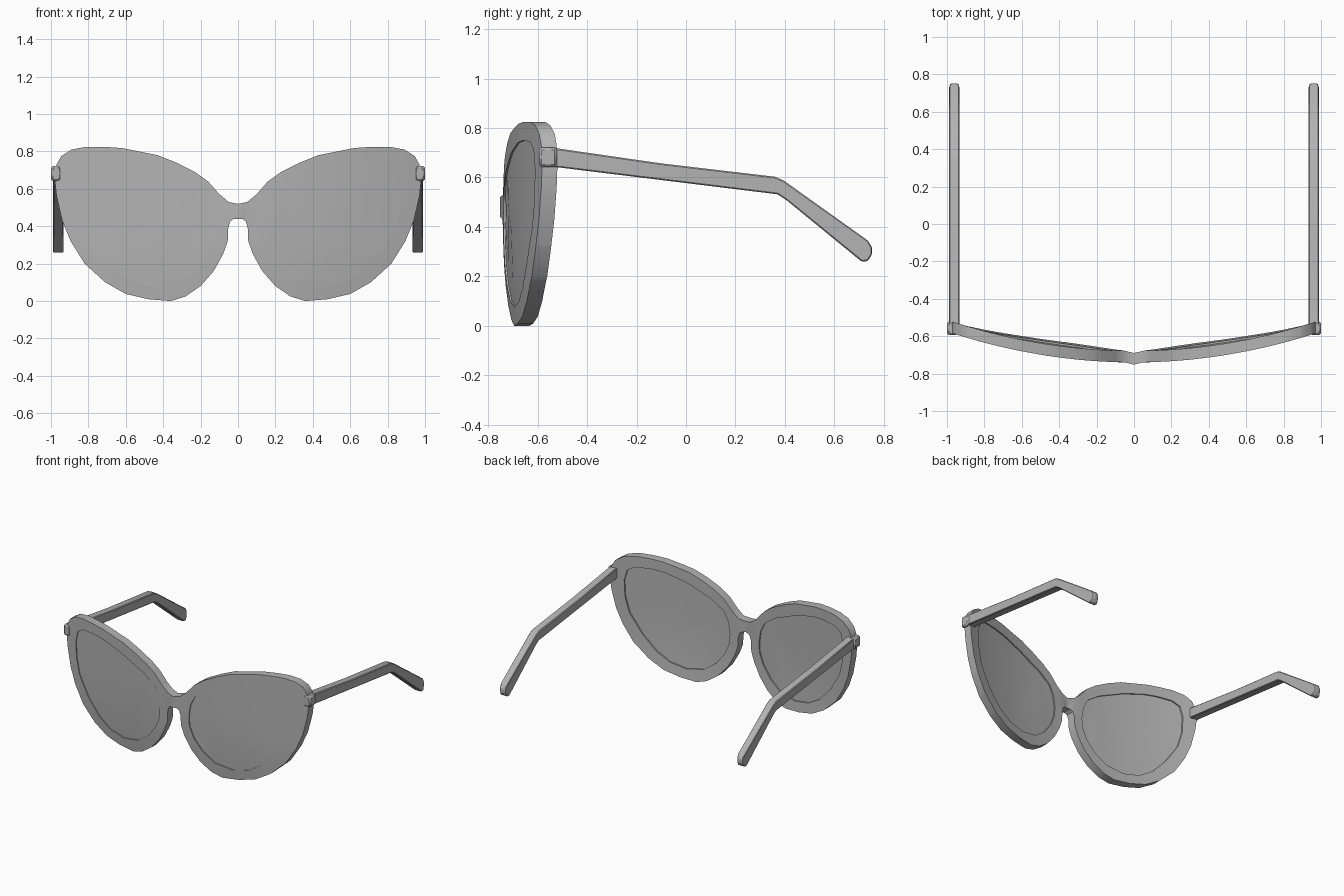
import bpy, bmesh, math
from mathutils import Vector

if "Cube" in bpy.data.objects:
    bpy.data.objects.remove(bpy.data.objects["Cube"])

grey = bpy.data.materials.new("mid_grey")
grey.diffuse_color = (0.45, 0.45, 0.45, 1)
grey.use_nodes = True
grey.node_tree.nodes["Principled BSDF"].inputs["Base Color"].default_value = grey.diffuse_color


def finish(bm, name, bevel=0.0):
    """Turn half-model bmesh into a mirrored, smooth-by-angle object."""
    bmesh.ops.recalc_face_normals(bm, faces=bm.faces[:])
    me = bpy.data.meshes.new(name)
    bm.to_mesh(me)
    bm.free()
    me.materials.append(grey)
    ob = bpy.data.objects.new(name, me)
    bpy.context.collection.objects.link(ob)
    bpy.ops.object.select_all(action='DESELECT')
    ob.select_set(True)
    bpy.context.view_layer.objects.active = ob
    bpy.ops.object.shade_smooth_by_angle(angle=math.radians(30))
    if bevel:
        b = ob.modifiers.new("soft_edges", 'BEVEL')
        b.width, b.segments = bevel, 1
    m = ob.modifiers.new("other_side", 'MIRROR')
    m.merge_threshold = 0.0005
    return ob


def thicken(bm, offset):
    """Close a sheet into a solid shifted by offset."""
    faces = bm.faces[:]
    rim = [e for e in bm.edges if len(e.link_faces) == 1]
    twin = {v: bm.verts.new(v.co + Vector(offset)) for v in bm.verts[:]}
    for f in faces:
        bm.faces.new([twin[v] for v in reversed(f.verts)])
    for e in rim:
        a, b = e.verts
        if abs(a.co.x) < 1e-5 and abs(b.co.x) < 1e-5:
            continue                      # leave the mirror seam open
        bm.faces.new((a, b, twin[b], twin[a]))


def front_curve(x, z):
    """Wrap of the front around the face, with a small ridge on the bridge."""
    return (-0.74 + 0.165 * x * x + 0.15 * max(0, 0.4 - z) ** 2
            - 0.012 * max(0, 1 - abs(x) / 0.05))


def curved_plate(name, loops, start, depth):
    bm = bmesh.new()
    for loop in loops:
        vs = [bm.verts.new((x, 0, z)) for x, z in loop]
        for i, v in enumerate(vs):
            bm.edges.new((v, vs[(i + 1) % len(vs)]))
    bmesh.ops.triangle_fill(bm, use_beauty=True, edges=bm.edges[:], normal=(0, -1, 0))
    for i in range(1, 10):                # cuts that let the plate bend
        bmesh.ops.bisect_plane(bm, geom=bm.verts[:] + bm.edges[:] + bm.faces[:],
                               dist=1e-4, plane_co=(i / 10, 0, 0), plane_no=(1, 0, 0))
    bmesh.ops.triangulate(bm, faces=bm.faces[:])
    for v in bm.verts:
        v.co.y = front_curve(v.co.x, v.co.z) + start
    thicken(bm, (0, depth, 0))
    return finish(bm, name)


outer = [(0, .52), (.05, .53), (.1, .572), (.16, .64), (.23, .69), (.33, .74), (.43, .78),
         (.62, .818), (.72, .825), (.81, .825), (.89, .81), (.945, .775), (.97, .73),
         (.98, .65), (.97, .56), (.94, .43), (.895, .32), (.82, .2), (.71, .1), (.6, .038),
         (.48, .01), (.36, 0), (.28, .025), (.2, .08), (.13, .16), (.08, .25), (.055, .32),
         (.052, .39), (.042, .425), (.025, .438), (0, .44)]
opening = [(.118, .4), (.13, .485), (.165, .555), (.26, .62), (.45, .7), (.6, .74), (.7, .75),
           (.81, .745), (.865, .715), (.885, .64), (.88, .52), (.85, .405), (.76, .265),
           (.66, .16), (.56, .1), (.44, .076), (.31, .1), (.22, .165), (.155, .25), (.122, .33)]

# Cat-eye front and its lenses, set just below the frame surface
curved_plate("front_frame", [outer, opening], 0, 0.062)
curved_plate("lenses", [opening], 0.007, 0.045)

# Temple arms: side profile (y, z) given width in x
arm = [(-.55, .722), (-.1, .657), (.36, .603), (.395, .588), (.735, .345), (.752, .318),
       (.752, .29), (.735, .262), (.71, .26), (.41, .505), (.37, .532), (-.55, .645)]
bm = bmesh.new()
bm.faces.new([bm.verts.new((.932, y, z)) for y, z in arm])
thicken(bm, (.058, 0, 0))
for v in bm.verts:                        # slimmer tip
    if v.co.y > .74:
        v.co.x = .961 + (v.co.x - .961) * .65
finish(bm, "temple_arms", 0.005)

# Hinge blocks at the outer corners
bm = bmesh.new()
bmesh.ops.create_cube(bm, size=1)
for v in bm.verts:
    v.co = Vector((.972 + v.co.x * .056, -.558 + v.co.y * .072, .682 + v.co.z * .08))
finish(bm, "hinges", 0.01)
